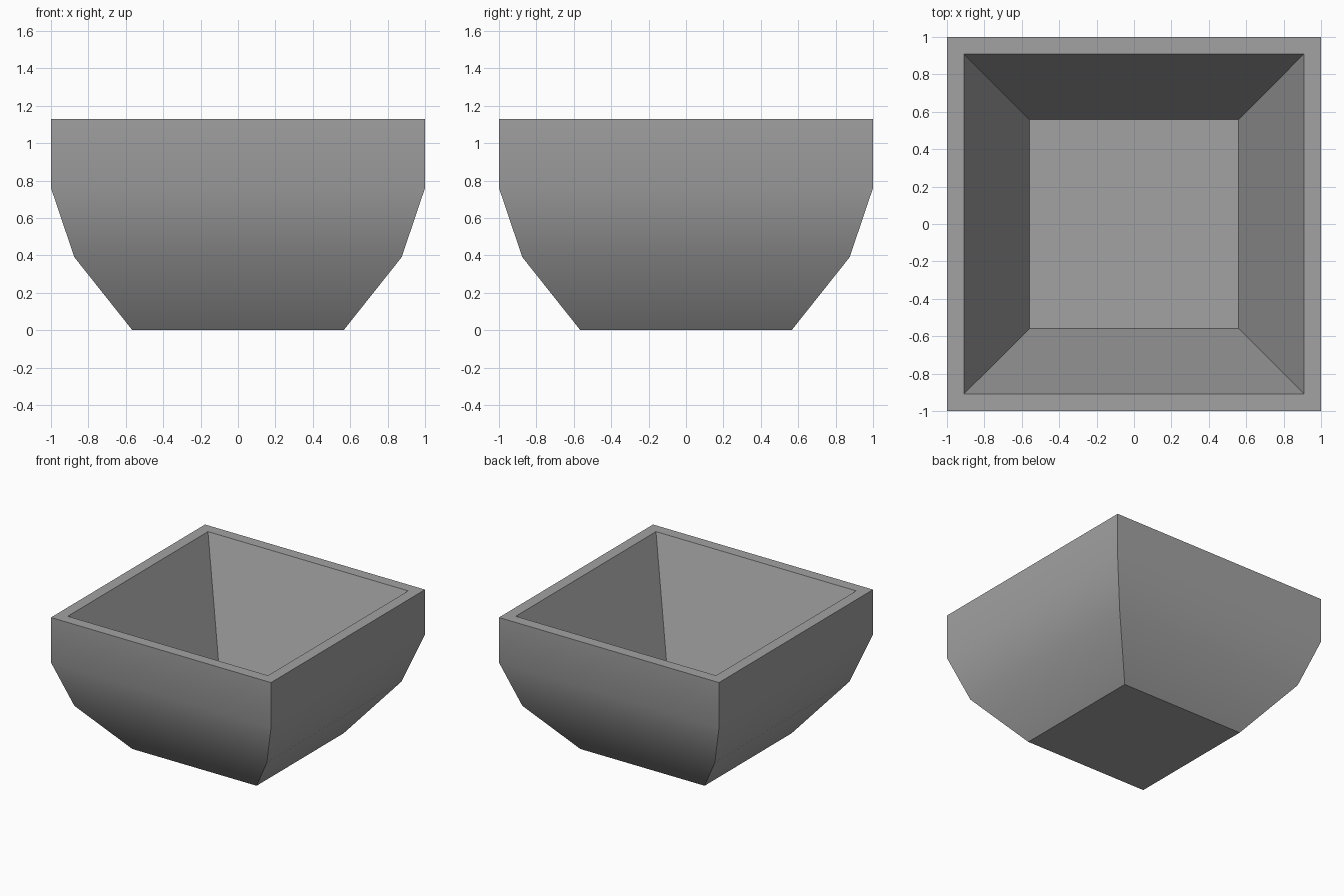
import bpy, bmesh

cube = bpy.data.objects.get("Cube")
if cube:
    bpy.data.objects.remove(cube, do_unlink=True)

# Plain grey
grey = bpy.data.materials.new("stone_grey")
grey.use_nodes = True
colour = (0.36, 0.36, 0.36, 1)
grey.diffuse_color = colour
grey.node_tree.nodes["Principled BSDF"].inputs["Base Color"].default_value = colour

# Profile as (half width, height): outside upward, over the rim, down to the inner floor
profile = [(0.565, 0), (0.875, 0.39), (1, 0.76), (1, 1.13), (0.91, 1.13), (0.56, 0.19)]
corners = [(-1, -1), (1, -1), (1, 1), (-1, 1)]

bm = bmesh.new()
rings = [[bm.verts.new((r * x, r * y, z)) for x, y in corners] for r, z in profile]
for low, high in zip(rings, rings[1:]):
    for i in range(4):
        j = (i + 1) % 4
        bm.faces.new((low[i], low[j], high[j], high[i]))
bm.faces.new(rings[0][::-1])   # underside
bm.faces.new(rings[-1])        # inner floor
bmesh.ops.recalc_face_normals(bm, faces=bm.faces)

mesh = bpy.data.meshes.new("square_planter")
bm.to_mesh(mesh)
bm.free()
mesh.materials.append(grey)
planter = bpy.data.objects.new("square_planter", mesh)
bpy.context.collection.objects.link(planter)

# Smooth down the curved sides, sharp at corners and rim
bpy.ops.object.select_all(action="DESELECT")
planter.select_set(True)
bpy.context.view_layer.objects.active = planter
bpy.ops.object.shade_smooth_by_angle(angle=0.52)
